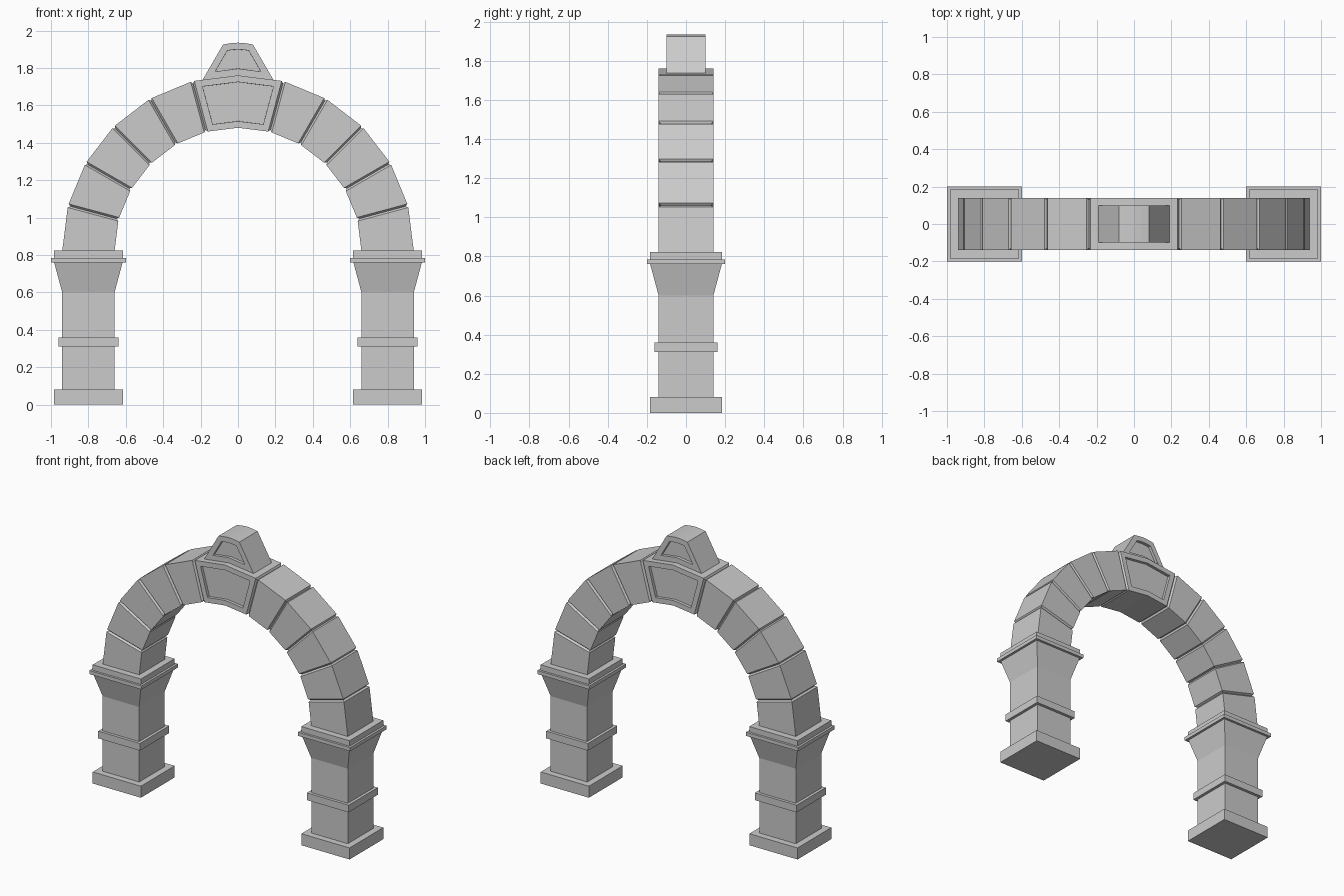
import bpy, bmesh
from math import sin, cos, asin, radians
from mathutils import Vector

cube = bpy.data.objects.get("Cube")
if cube:
    bpy.data.objects.remove(cube, do_unlink=True)

stone = bpy.data.materials.new("grey stone")
stone.use_nodes = True
grey = (0.6, 0.6, 0.6, 1)
stone.diffuse_color = grey
stone.node_tree.nodes["Principled BSDF"].inputs["Base Color"].default_value = grey

SPRING, INNER, OUTER, DEPTH = 0.82, 0.66, 0.94, 0.14
GAP, STEP = 0.01, 15


def finish(name, bm):
    mesh = bpy.data.meshes.new(name)
    bm.to_mesh(mesh)
    bm.free()
    mesh.materials.append(stone)
    obj = bpy.data.objects.new(name, mesh)
    bpy.context.collection.objects.link(obj)


def prism(outline, half):
    """Extrude an x-z outline to both sides of y = 0."""
    bm = bmesh.new()
    rings = [[bm.verts.new((x, y, z)) for x, z in outline] for y in (-half, half)]
    bm.faces.new(rings[0])
    bm.faces.new(rings[1])
    for i in range(len(outline)):
        j = (i + 1) % len(outline)
        bm.faces.new((rings[0][i], rings[0][j], rings[1][j], rings[1][i]))
    bmesh.ops.recalc_face_normals(bm, faces=bm.faces)
    bm.normal_update()
    return bm


def sunken_panels(bm, border, depth):
    """Recess a framed panel into the front and back."""
    faces = [f for f in bm.faces if abs(f.normal.y) > 0.99]
    bmesh.ops.inset_individual(bm, faces=faces, thickness=border, use_even_offset=True)
    bm.normal_update()
    bmesh.ops.inset_individual(bm, faces=faces, thickness=0.0005, depth=-depth)


def chamfer_ends(bm, directions):
    """Taper the joint faces so neighbours meet in a V groove."""
    bm.normal_update()
    ends = [f for f in bm.faces if any(f.normal.dot(d) > 0.999 for d in directions)]
    bmesh.ops.inset_individual(bm, faces=ends, thickness=0.012, depth=GAP,
                               use_even_offset=True)


def arch_point(radius, angle, shift=0):
    a = radians(angle) + asin(shift / radius)
    return radius * cos(a), SPRING + radius * sin(a)


def tangent(angle):
    return Vector((-sin(radians(angle)), 0, cos(radians(angle))))


def arch_stone(name, angles, open_start=True):
    shifts = [0] * len(angles)
    shifts[0] = GAP if open_start else 0
    shifts[-1] = -GAP
    steps = list(zip(angles, shifts))
    outline = [arch_point(OUTER, a, s) for a, s in steps]
    outline += [arch_point(INNER, a, s) for a, s in reversed(steps)]
    bm = prism(outline, DEPTH)
    ends = [tangent(angles[-1])]
    if open_start:
        ends.append(-tangent(angles[0]))
    chamfer_ends(bm, ends)
    return bm


# Arch stones, from each pillar up to the keystone
for i in range(5):
    finish(f"left_arch_stone_{i + 1}", arch_stone("", (i * STEP, (i + 1) * STEP), i > 0))
    bm = arch_stone("", (i * STEP, (i + 1) * STEP), i > 0)
    bmesh.ops.scale(bm, vec=(-1, 1, 1), verts=bm.verts)
    bmesh.ops.reverse_faces(bm, faces=bm.faces)
    finish(f"right_arch_stone_{i + 1}", bm)

# Keystone with framed panels
bm = arch_stone("", (75, 90, 105))
sunken_panels(bm, 0.035, 0.02)
finish("keystone", bm)

# Crest on the keystone
side = [(0.19, 1.735), (0.08, 1.925), (0.04, 1.932)]
crest = side + [(0, 1.935)] + [(-x, z) for x, z in reversed(side)] + [(0, 1.76)]
bm = prism(crest, 0.1)
sunken_panels(bm, 0.036, 0.02)
finish("crest", bm)

# Pillars: name, bottom, top, half width at the bottom and at the top
pillar_parts = [
    ("base", 0, 0.08, 0.185, 0.185),
    ("shaft", 0.08, 0.6, 0.14, 0.14),
    ("band", 0.31, 0.36, 0.16, 0.16),
    ("capital", 0.6, 0.76, 0.14, 0.183),
    ("cap_ledge", 0.76, 0.785, 0.2, 0.2),
    ("cap_top", 0.785, 0.823, 0.185, 0.185),
]
for label, cx in (("left", 0.8), ("right", -0.8)):
    for part, low, high, wide_low, wide_high in pillar_parts:
        bm = bmesh.new()
        bmesh.ops.create_cube(bm, size=2)
        for v in bm.verts:
            top = v.co.z > 0
            w = wide_high if top else wide_low
            v.co = (cx + v.co.x * w, v.co.y * w, high if top else low)
        finish(f"{label}_{part}", bm)
